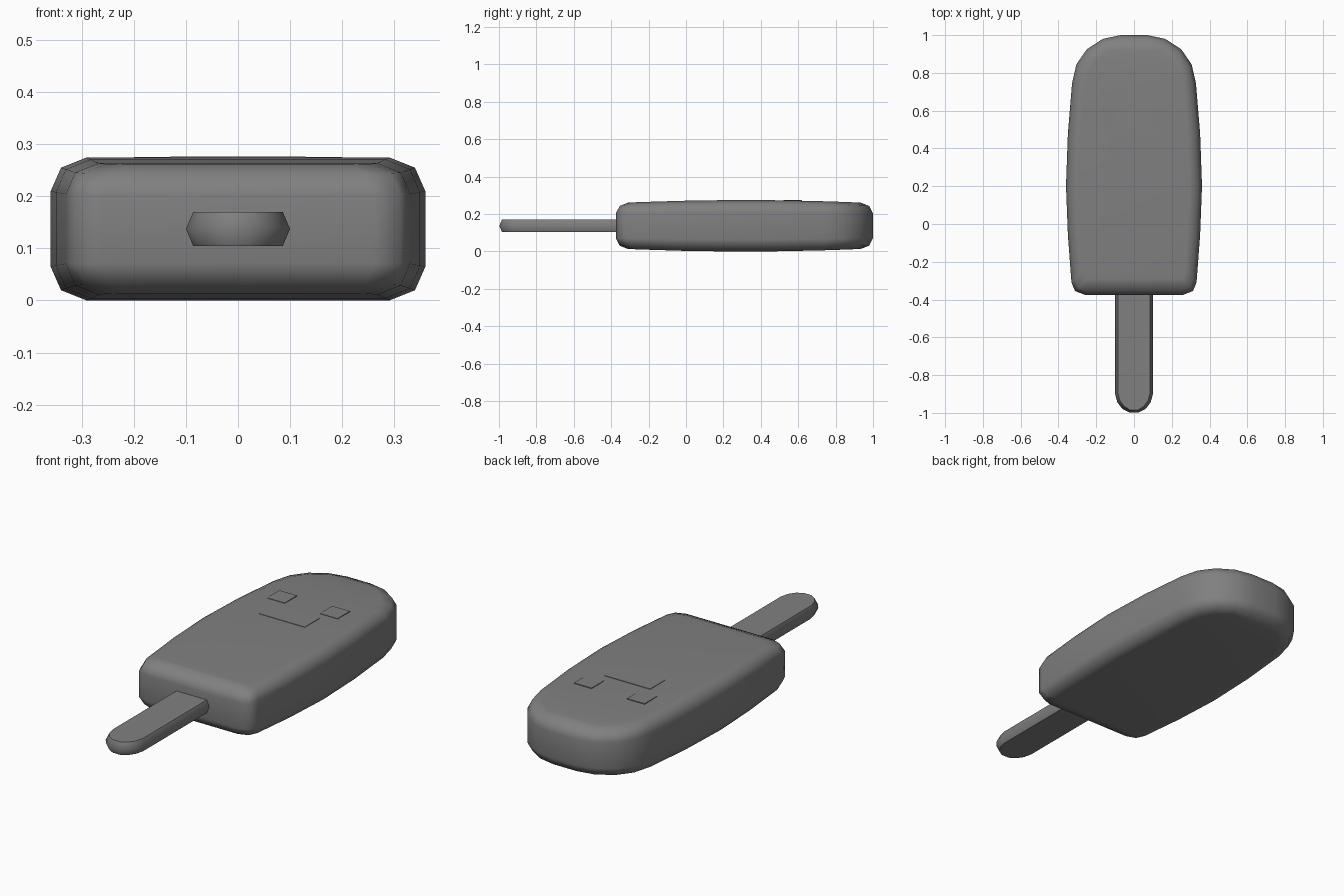
import bpy, bmesh, math

cube = bpy.data.objects.get("Cube")
if cube:
    bpy.data.objects.remove(cube, do_unlink=True)

grey = bpy.data.materials.new("mid_grey")
grey.use_nodes = True
grey.diffuse_color = (0.216, 0.216, 0.216, 1)
grey.node_tree.nodes["Principled BSDF"].inputs["Base Color"].default_value = grey.diffuse_color

MID = 0.1375      # height of the horizontal symmetry plane
MIDDLE_Y = 0.31   # middle of the ice block


def loft(name, half, layers, centre_y, bulge, angle):
    """Stack scaled copies of a mirrored outline; layers are (scale x, scale y, height)."""
    outline = half + [(-x, y) for x, y in reversed(half)]
    n = len(outline)
    bm = bmesh.new()
    rings = []
    for sx, sy, h in layers:
        ring = []
        for x, y in outline:
            t = (y - centre_y) / 0.69
            ring.append(bm.verts.new((x * sx, centre_y + (y - centre_y) * sy,
                                      MID + h * (1 - bulge * t * t))))
        rings.append(ring)
    for a, b in zip(rings, rings[1:]):
        for i in range(n):
            j = (i + 1) % n
            bm.faces.new((a[i], a[j], b[j], b[i]))
    # caps made of strips running across the width
    for ring in (rings[0], rings[-1]):
        for i in range(len(half) - 1):
            bm.faces.new((ring[i], ring[i + 1], ring[n - 2 - i], ring[n - 1 - i]))
    bmesh.ops.recalc_face_normals(bm, faces=bm.faces)
    return finish(name, bm, angle)


def finish(name, bm, angle):
    mesh = bpy.data.meshes.new(name)
    bm.to_mesh(mesh)
    bm.free()
    mesh.materials.append(grey)
    obj = bpy.data.objects.new(name, mesh)
    bpy.context.collection.objects.link(obj)
    bpy.ops.object.select_all(action='DESELECT')
    obj.select_set(True)
    bpy.context.view_layer.objects.active = obj
    bpy.ops.object.shade_smooth_by_angle(angle=math.radians(angle))
    return obj


def plate(name, x, y, width, depth, top):
    bm = bmesh.new()
    bmesh.ops.create_cube(bm, size=1)
    for v in bm.verts:
        v.co = (x + v.co.x * width, y + v.co.y * depth, top - 0.004 + v.co.z * 0.008)
    return finish(name, bm, 30)


# Ice block: domed far end, softly rounded edges
block_outline = [(0.07, 1.0), (0.165, 0.98), (0.25, 0.925), (0.305, 0.845),
                 (0.328, 0.745), (0.35, 0.48), (0.36, 0.2), (0.35, -0.06),
                 (0.331, -0.31), (0.312, -0.355), (0.26, -0.375)]
block_layers = [(0.81, 0.905, -0.1375), (0.945, 0.97, -0.118), (1, 1, -0.073),
                (1, 1, 0.073), (0.945, 0.97, 0.118), (0.81, 0.905, 0.1375)]
block = loft("ice_block", block_outline, block_layers, MIDDLE_Y, 0.1, 60)
weighted = block.modifiers.new("weighted_normals", 'WEIGHTED_NORMAL')
weighted.keep_sharp = True

# Stick: flat bar with bevelled sides and a round end
stick_outline = [(0.1, -0.3), (0.1, -0.9), (0.088, -0.945), (0.062, -0.978), (0.025, -0.998)]
stick_layers = [(0.86, 0.98, -0.033), (1, 1, 0), (0.86, 0.98, 0.033)]
loft("stick", stick_outline, stick_layers, -0.3, 0, 55)

# Face: two square eyes and a wide mouth
for side, x in (("left", 0.15), ("right", -0.15)):
    plate(side + "_eye", x, 0.57, 0.1, 0.1, 0.2755)
plate("mouth", 0, 0.415, 0.26, 0.12, 0.2765)
